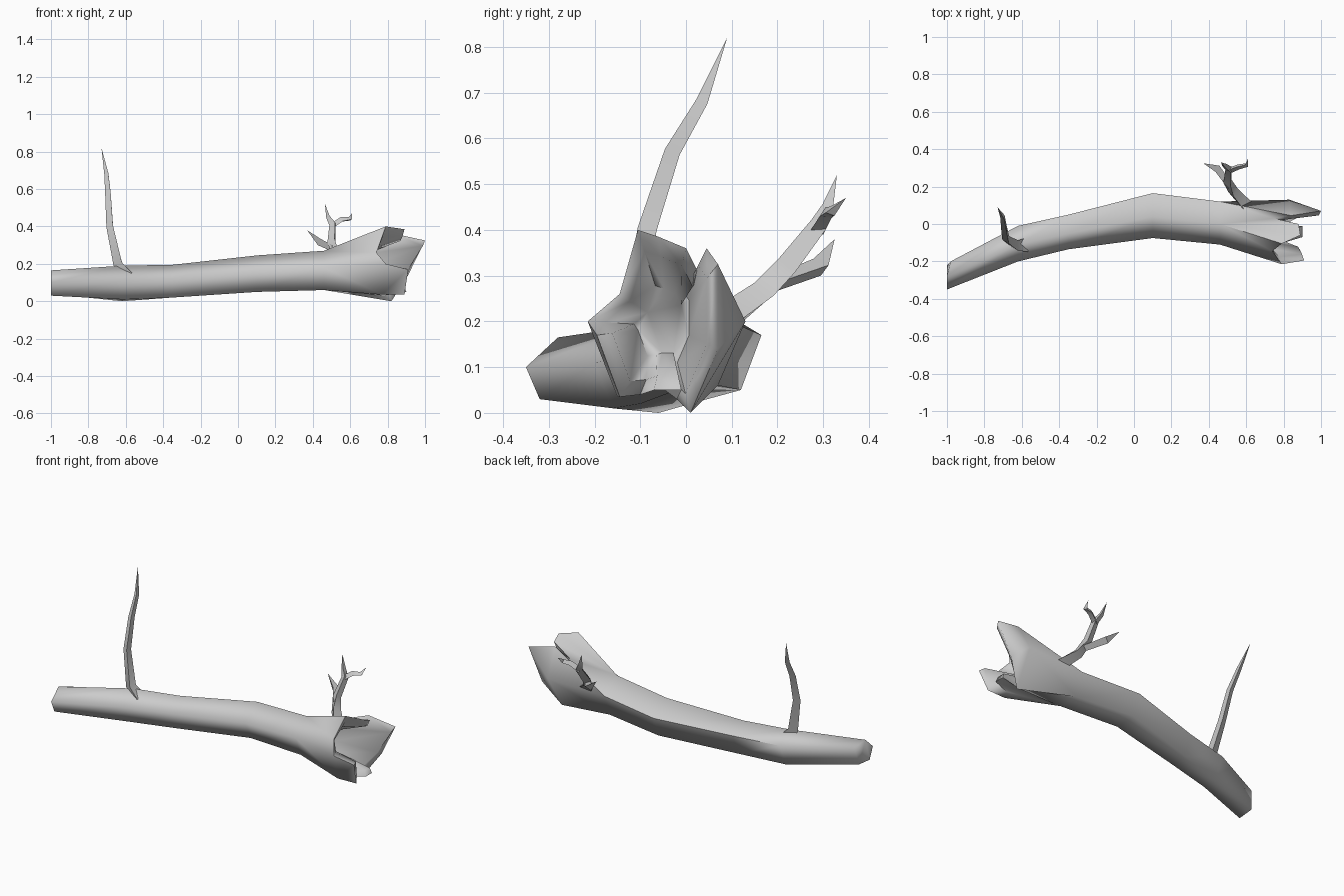
import bpy, bmesh, math
from mathutils import Vector

cube = bpy.data.objects.get("Cube")
if cube:
    bpy.data.objects.remove(cube)

bark = bpy.data.materials.new("grey_bark")
bark.use_nodes = True
GREY = (0.6, 0.6, 0.6, 1)
bark.diffuse_color = GREY
bark.node_tree.nodes["Principled BSDF"].inputs["Base Color"].default_value = GREY


def finish(bm, name, angle):
    bmesh.ops.recalc_face_normals(bm, faces=bm.faces)
    mesh = bpy.data.meshes.new(name)
    bm.to_mesh(mesh)
    bm.free()
    mesh.materials.append(bark)
    obj = bpy.data.objects.new(name, mesh)
    bpy.context.collection.objects.link(obj)
    bpy.ops.object.select_all(action='DESELECT')
    obj.select_set(True)
    bpy.context.view_layer.objects.active = obj
    bpy.ops.object.shade_smooth_by_angle(angle=math.radians(angle))


def bridge(bm, a, b):
    n = len(a)
    for i in range(n):
        j = (i + 1) % n
        bm.faces.new((a[i], a[j], b[j], b[i]))


def branch(name, path, sides=3):
    """Tapering twig: path holds (point, radius), ending in a sharp tip."""
    bm = bmesh.new()
    pts = [Vector(p) for p, r in path]
    prev = None
    for i, (p, r) in enumerate(path[:-1]):
        d = (pts[i + 1] - pts[max(i - 1, 0)]).normalized()
        u = Vector((0, -1, 0)).cross(d).normalized()
        v = d.cross(u)
        ring = []
        for k in range(sides):
            a = math.tau * k / sides
            ring.append(bm.verts.new(pts[i] + r * (u * math.cos(a) + v * math.sin(a))))
        if prev:
            bridge(bm, prev, ring)
        else:
            bm.faces.new(ring)
        prev = ring
    tip = bm.verts.new(pts[-1])
    for k in range(sides):
        bm.faces.new((prev[k], prev[(k + 1) % sides], tip))
    finish(bm, name, 40)


# Trunk: five-sided rings (front, top, back, lower back, lower front) as y, z
sections = [
    (-1.0, [(-.35, .10), (-.28, .165), (-.20, .14), (-.22, .04), (-.32, .03)]),
    (-.62, [(-.20, .11), (-.11, .19), (-.01, .13), (-.06, .0), (-.16, .01)]),
    (-.35, [(-.135, .12), (-.05, .195), (.05, .14), (.01, .02), (-.10, .02)]),
    (.10, [(-.075, .16), (.04, .245), (.165, .17), (.12, .05), (-.02, .05)]),
    (.46, [(-.11, .18), (0, .27), (.12, .19), (.07, .06), (-.06, .06)]),
]
bm = bmesh.new()
prev = None
for x, ring in sections:
    verts = [bm.verts.new((x + (.02 if x == -1 and i == 2 else 0), y, z))
             for i, (y, z) in enumerate(ring)]
    if prev:
        bridge(bm, prev, verts)
    else:
        bm.faces.new(verts)
    prev = verts
front, top, back, low_back, low_front = prev
back_flare = bm.verts.new((.83, .13, .20))
front_flare = bm.verts.new((.77, -.15, .035))

# Splintered rim: each point hangs on one vertex of the last ring
rim = [
    (front, (.79, -.215, .20)), (top, (.74, -.145, .26)),
    (top, (.79, -.105, .40)), (top, (.89, -.06, .385)), (top, (.88, 0, .36)),
    (back, (.75, .03, .30)), (back_flare, (.84, .045, .36)),
    (back_flare, (1.0, .07, .325)), (back_flare, (.91, .07, .14)),
    (low_back, (.82, .01, 0)), (low_front, (.78, -.02, .03)),
    (low_front, (.90, -.01, .05)), (low_front, (.90, -.07, .05)),
    (front_flare, (.80, -.10, .04)), (front_flare, (.89, -.145, .035)),
    (front_flare, (.91, -.195, .17)),
]
edge = [bm.verts.new(p) for a, p in rim]
for i in range(len(rim)):
    j = (i + 1) % len(rim)
    a, b = rim[i][0], rim[j][0]
    bm.faces.new((a, edge[i], edge[j]))
    if a != b:
        bm.faces.new((a, edge[j], b))
bm.faces.new((back, back_flare, low_back))
bm.faces.new((low_front, front_flare, front))

# Hollow inside: wall thickness, then a narrowing cavity
axis = Vector((0, -.04, .19))


def inset(p, scale, x):
    q = axis + (Vector(p) - axis) * scale
    return bm.verts.new((x, q.y, q.z))


lip = [inset(p, .78, p[0] - .012) for a, p in rim]
deep = [inset(p, .42, .64) for a, p in rim]
bridge(bm, edge, lip)
bridge(bm, lip, deep)
bm.faces.new(deep)
finish(bm, "hollow_log", 75)

# Tall branch near the narrow end
branch("tall_branch", [
    ((-.585, -.11, .14), .045), ((-.635, -.115, .20), .032), ((-.68, -.085, .40), .024),
    ((-.69, -.03, .57), .02), ((-.70, .035, .68), .015), ((-.73, .09, .82), 0)])

# Forked branch near the broken end
branch("forked_branch", [
    ((.60, .09, .20), .04), ((.53, .17, .26), .032), ((.505, .22, .32), .027),
    ((.51, .29, .41), .022), ((.485, .31, .45), .014), ((.465, .33, .52), 0)])
branch("upper_twig", [
    ((.505, .285, .40), .018), ((.555, .305, .435), .016),
    ((.60, .315, .44), .013), ((.61, .35, .47), 0)])
branch("lower_twig", [
    ((.51, .20, .285), .02), ((.44, .295, .32), .024), ((.37, .325, .38), 0)])
